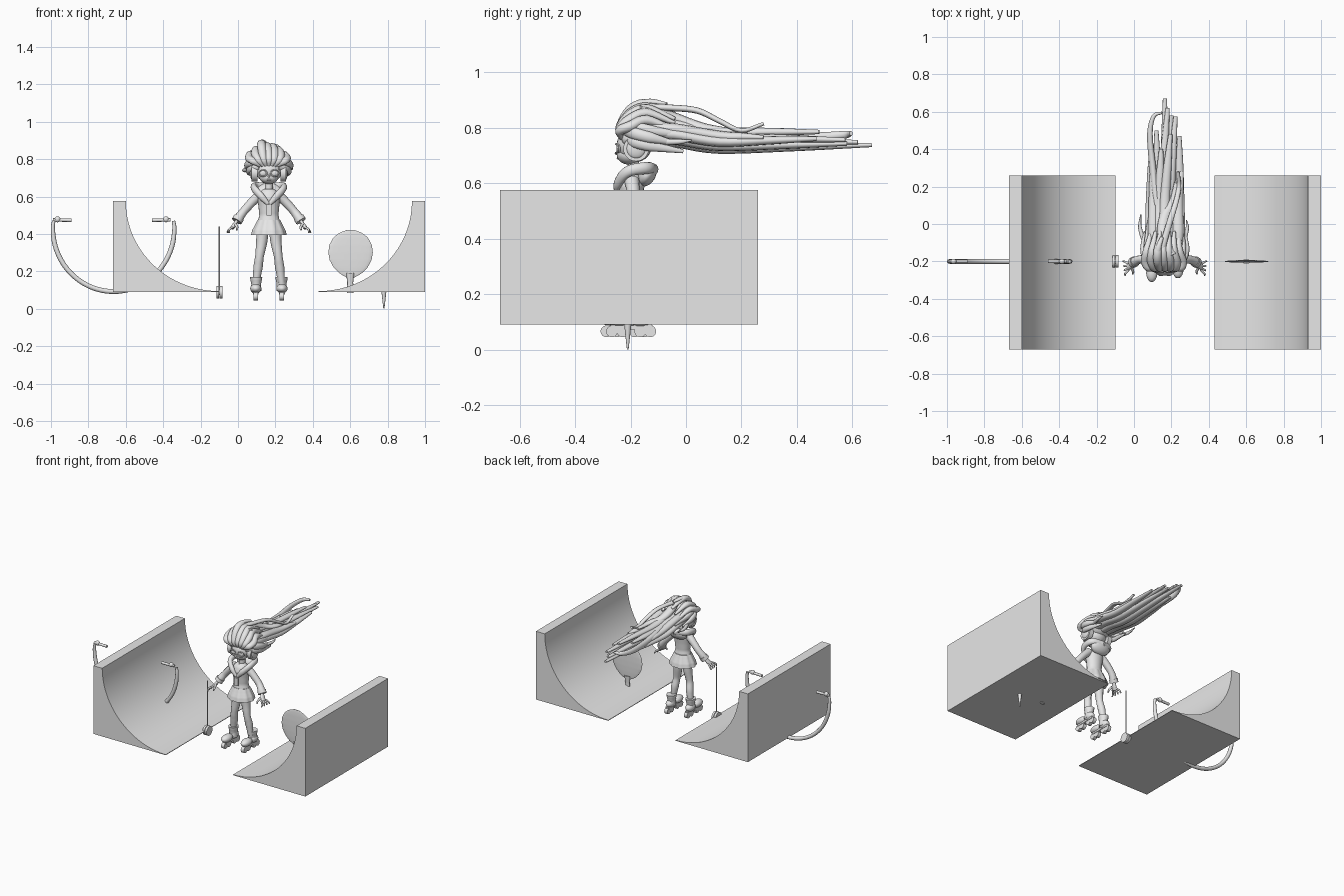
import bpy, bmesh, math
from mathutils import Vector, Matrix

CX, CY = 0.165, -0.20          # centre of the skater
X, Y, Z = Vector((1, 0, 0)), Vector((0, 1, 0)), Vector((0, 0, 1))
SIDES = (("left", -1), ("right", 1))

grey = bpy.data.materials.new("plain grey")
grey.diffuse_color = (0.8, 0.8, 0.8, 1)


def finish(name, bm, angle=50):
    bmesh.ops.recalc_face_normals(bm, faces=bm.faces)
    mesh = bpy.data.meshes.new(name)
    bm.to_mesh(mesh)
    bm.free()
    mesh.materials.append(grey)
    mesh.shade_smooth()
    mesh.set_sharp_from_angle(angle=math.radians(angle))
    obj = bpy.data.objects.new(name, mesh)
    bpy.context.collection.objects.link(obj)
    return obj


def tube(name, pts, radii, ref=X, flat=1.0, n=12, steps=5, wave=0.0):
    """Smooth tube through points; ref is the wide axis, flat squashes the other one."""
    pts = [Vector(p) for p in pts]
    if not isinstance(radii, (list, tuple)):
        radii = [radii] * len(pts)
    ext = [2 * pts[0] - pts[1]] + pts + [2 * pts[-1] - pts[-2]]
    path = []
    for i in range(len(pts) - 1):
        a, b, c, d = ext[i:i + 4]
        for k in range(steps + (i == len(pts) - 2)):
            t = k / steps
            p = 0.5 * (2 * b + (c - a) * t + (2 * a - 5 * b + 4 * c - d) * t ** 2
                       + (3 * b - a - 3 * c + d) * t ** 3)
            path.append((p, radii[i] + (radii[i + 1] - radii[i]) * t))
    bm = bmesh.new()
    rings = []
    for i, (p, r) in enumerate(path):
        tan = (path[min(i + 1, len(path) - 1)][0] - path[max(i - 1, 0)][0]).normalized()
        u = (ref - tan * ref.dot(tan)).normalized()
        v = tan.cross(u)
        ring = []
        for k in range(n):
            a = 2 * math.pi * k / n
            rr = r * (1 + wave * math.cos(a * n / 4))
            ring.append(bm.verts.new(p + rr * (math.cos(a) * u + flat * math.sin(a) * v)))
        rings.append(ring)
    for a, b in zip(rings, rings[1:]):
        for k in range(n):
            bm.faces.new((a[k], a[(k + 1) % n], b[(k + 1) % n], b[k]))
    bm.faces.new(rings[0])
    bm.faces.new(rings[-1])
    return finish(name, bm)


def ball(name, loc, size, tilt=0):
    bm = bmesh.new()
    bmesh.ops.create_uvsphere(bm, u_segments=24, v_segments=14, radius=1)
    m = Matrix.Translation(loc) @ Matrix.Rotation(math.radians(tilt), 4, 'X') @ Matrix.Diagonal((*size, 1))
    bm.transform(m)
    return finish(name, bm)


def disc(name, loc, r, width, r2=None, turn=('Y', 90)):
    bm = bmesh.new()
    bmesh.ops.create_cone(bm, cap_ends=True, segments=24, radius1=r, radius2=r if r2 is None else r2, depth=width)
    bm.transform(Matrix.Translation(loc) @ Matrix.Rotation(math.radians(turn[1]), 4, turn[0]))
    return finish(name, bm)


def box(name, loc, size):
    bm = bmesh.new()
    bmesh.ops.create_cube(bm, size=1)
    bm.transform(Matrix.Translation(loc) @ Matrix.Diagonal((*size, 1)))
    bmesh.ops.bevel(bm, geom=bm.edges[:], offset=min(size) * 0.2, segments=2, affect='EDGES')
    return finish(name, bm)


# Quarter pipe ramps facing each other
for label, s in SIDES:
    prof = [(0.265, 0.09), (0.834, 0.09), (0.834, 0.575)]
    prof += [(0.265 + 0.5 * math.cos(a), 0.575 - 0.481 * math.sin(a))
             for a in (math.pi / 2 * k / 20 for k in range(21))]
    bm = bmesh.new()
    face = bm.faces.new([bm.verts.new((CX + s * x, -0.67, z)) for x, z in prof])
    new = bmesh.ops.extrude_face_region(bm, geom=[face])["geom"]
    bmesh.ops.translate(bm, verts=[v for v in new if isinstance(v, bmesh.types.BMVert)], vec=(0, 0.93, 0))
    finish(label + "_ramp", bm, 30)

# Hanging arc with hooked ends
arc = [(-0.665 - 0.325 * math.cos(a), CY, 0.43 - 0.338 * math.sin(a))
       for a in (math.pi * k / 14 for k in range(15))]
tube("arc_rail", [(-0.985, CY, 0.47)] + arc + [(-0.345, CY, 0.47)],
     [0.009, 0.011] + [0.013] * 13 + [0.011, 0.009], Y)
for label, x, d in (("left", -0.99, 1), ("right", -0.36, -1)):
    tube(label + "_hook", [(x, CY, 0.475), (x + d * 0.05, CY, 0.474), (x + d * 0.10, CY, 0.473)], 0.009, Y)
    ball(label + "_hook_joint", (x + d * 0.025, CY, 0.478), (0.016, 0.014, 0.016))

# Spinning toy on a string
tube("toy_string", [(-0.10, CY, 0.10), (-0.10, CY, 0.44)], 0.004, n=8)
for x in (-0.109, -0.091):
    disc("toy_disc", (x, CY, 0.088), 0.033, 0.014)
disc("toy_axle", (-0.10, CY, 0.088), 0.015, 0.03)

# Paddle and spike at the right ramp
blade = [(0.165, 0.018), (0.19, 0.06), (0.22, 0.09), (0.26, 0.112), (0.30, 0.119),
         (0.34, 0.114), (0.38, 0.092), (0.405, 0.06), (0.421, 0.02)]
tube("paddle_blade", [(0.602, CY, z) for z, r in blade], [r for z, r in blade], flat=0.06, n=20)
tube("paddle_handle", [(0.60, CY, 0.085), (0.60, CY, 0.14), (0.60, CY, 0.19)], [0.018, 0.016, 0.022], flat=0.6)
disc("spike", (0.78, -0.21, 0.05), 0.003, 0.10, 0.014, ('Y', 0))

# Torso, skirt and neck
tube("jacket", [(CX, CY, z) for z in (0.455, 0.50, 0.55, 0.59, 0.62, 0.64)],
     [0.062, 0.051, 0.056, 0.063, 0.05, 0.03], flat=0.8, n=20)
tube("skirt", [(CX, CY, z) for z in (0.475, 0.45, 0.42, 0.393)],
     [0.058, 0.07, 0.085, 0.092], flat=0.85, n=40, wave=0.045)
tube("neck", [(CX, -0.19, 0.62), (CX, -0.19, 0.69)], 0.021)
ball("hood", (CX, -0.14, 0.63), (0.072, 0.03, 0.045), -30)
box("chest_tag", (CX, -0.255, 0.527), (0.032, 0.012, 0.058))

for label, s in SIDES:
    def at(dx, y, z):
        return (CX + s * dx, y, z)

    # Collar and jacket straps
    tube(label + "_collar", [at(0.004, -0.25, 0.56), at(0.04, -0.245, 0.60), at(0.078, -0.21, 0.642),
                             at(0.07, -0.14, 0.655), at(0, -0.115, 0.65)],
         [0.01, 0.019, 0.02, 0.022, 0.02], Z, 0.8)
    # Arm with cuff, hand and fingers
    tube(label + "_arm", [at(0.05, -0.195, 0.607), at(0.09, -0.19, 0.57), at(0.135, -0.19, 0.52),
                          at(0.168, -0.205, 0.475)], [0.027, 0.024, 0.022, 0.026], Y)
    tube(label + "_cuff", [at(0.16, -0.20, 0.487), at(0.172, -0.207, 0.468)], 0.029, Y)
    tube(label + "_hand", [at(0.168, -0.205, 0.475), at(0.183, -0.22, 0.45), at(0.196, -0.23, 0.432)],
         [0.012, 0.018, 0.018], Y, 0.6)
    for k in range(4):
        y = -0.213 - 0.011 * k
        tube(label + "_finger", [at(0.192, y, 0.437), at(0.212, y - 0.01 * (k - 1), 0.424),
                                 at(0.224 - 0.004 * k, y - 0.014 * (k - 1), 0.407)],
             [0.006, 0.006, 0.004], Y, n=8)
    tube(label + "_thumb", [at(0.178, -0.235, 0.45), at(0.17, -0.255, 0.435), at(0.172, -0.268, 0.42)],
         [0.008, 0.007, 0.004], Y, n=8)

    # Leg and boot
    fy = -0.205 + s * 0.01
    tube(label + "_leg", [at(0.034, CY, 0.43), at(0.038, CY, 0.36), at(0.05, CY - 0.005, 0.28),
                          at(0.058, CY + 0.005, 0.22), at(0.068, CY + 0.01, 0.14)],
         [0.034, 0.03, 0.023, 0.025, 0.018], Y)
    tube(label + "_boot_shaft", [at(0.068, fy + 0.025, z) for z in (0.095, 0.13, 0.155, 0.17)],
         [0.028, 0.026, 0.031, 0.033], flat=1.1)
    ball(label + "_boot_toe", at(0.07, fy - 0.045, 0.108), (0.03, 0.05, 0.025))
    ball(label + "_boot_heel", at(0.07, fy + 0.03, 0.108), (0.028, 0.042, 0.028))
    box(label + "_skate_frame", at(0.07, fy, 0.083), (0.03, 0.15, 0.022))
    for dy in (-0.072, -0.034, 0.03, 0.066):
        disc(label + "_wheel", at(0.07, fy + dy, 0.066), 0.021, 0.024)

    # Headphone cups and glasses
    disc(label + "_ear_cup", at(0.077, -0.18, 0.725), 0.046, 0.03)
    ball(label + "_ear_cushion", at(0.088, -0.18, 0.725), (0.013, 0.036, 0.036))
    rim = [at(0.031 + 0.022 * math.cos(a), -0.252 + 0.006 * abs(math.cos(a)), 0.725 + 0.017 * math.sin(a))
           for a in (2 * math.pi * k / 12 for k in range(13))]
    tube(label + "_eye_rim", rim, 0.004, Y, n=6, steps=2)
    ball(label + "_eye", at(0.031, -0.243, 0.725), (0.02, 0.008, 0.016))

    # Side hair tufts and loose wisps
    for k, (out, z) in enumerate(((0.118, 0.765), (0.108, 0.735), (0.10, 0.79))):
        tube(label + "_side_tuft", [at(0.05, -0.22, z + 0.025), at(out * 0.85, -0.19, z + 0.015),
                                    at(out, -0.13, z), at(out - 0.01, -0.04 + 0.03 * k, z - 0.02)],
             [0.018, 0.022, 0.02, 0.007], Z, 0.7)
tube("left_wisp", [(0.09, -0.15, 0.76), (0.055, -0.09, 0.745), (0.032, -0.02, 0.74), (0.036, 0.05, 0.745)],
     [0.014, 0.013, 0.01, 0.003], X)
tube("right_wisp", [(0.24, -0.15, 0.76), (0.27, -0.08, 0.75), (0.285, -0.02, 0.75), (0.28, 0.02, 0.755)],
     [0.014, 0.012, 0.009, 0.003], X)

# Head
ball("head", (CX, -0.187, 0.735), (0.07, 0.064, 0.06))
ball("jaw", (CX, -0.205, 0.703), (0.05, 0.045, 0.036))
ball("nose", (CX, -0.249, 0.708), (0.006, 0.008, 0.006))
ball("mouth", (CX, -0.244, 0.69), (0.014, 0.006, 0.004))
ball("scalp_hair", (CX, -0.16, 0.79), (0.088, 0.082, 0.072))

# Front locks fanning up and back from the forehead
for k in range(7):
    a = (k - 3) / 3
    top = 0.872 - 0.045 * a * a + (0.018 if k == 2 else 0)
    tube("front_lock", [(CX + a * 0.045, -0.235, 0.765), (CX + a * 0.085, -0.238, 0.80 - 0.01 * a * a),
                        (CX + a * 0.10 - 0.005, -0.20, top - 0.022), (CX + a * 0.085 - 0.01, -0.14, top),
                        (CX + a * 0.075, -0.04, top - 0.035)],
         [0.01, 0.02, 0.023, 0.022, 0.008], X, 0.85)

# Long hair streaming back: start x, end x, end y, middle z, end z
streams = [(-0.075, -0.07, 0.42, 0.735, 0.745), (-0.04, -0.045, 0.50, 0.728, 0.74), (0, 0.0, 0.67, 0.725, 0.738),
           (0.04, 0.035, 0.58, 0.735, 0.743), (0.078, 0.078, 0.47, 0.75, 0.76), (-0.06, -0.065, 0.32, 0.765, 0.75),
           (-0.02, 0.015, 0.62, 0.755, 0.748), (0.025, 0.057, 0.575, 0.765, 0.756), (0.07, 0.09, 0.28, 0.77, 0.765),
           (0.0, 0.03, 0.48, 0.785, 0.785), (-0.03, -0.02, 0.40, 0.77, 0.775)]
for x0, x1, ye, zm, ze in streams:
    tube("hair_stream", [(CX + x0 * 0.9, -0.15, zm + 0.03), (CX + x0, -0.04, zm + 0.025),
                         (CX + x0, 0.12, zm), (CX + (x0 + x1) / 2, 0.12 + (ye - 0.12) * 0.55, (zm + ze) / 2),
                         (CX + x1, ye, ze)],
         [0.028, 0.03, 0.027, 0.021, 0.011], X, 0.7)

# Curling locks over the stream
tube("left_curl", [(0.12, 0.1, 0.765), (0.10, 0.30, 0.755), (0.085, 0.48, 0.765), (0.105, 0.575, 0.775),
                   (0.15, 0.595, 0.78)], [0.026, 0.023, 0.019, 0.014, 0.008], Z + X * 0.2, 0.8)
tube("top_curl", [(0.14, -0.16, 0.875), (0.17, -0.06, 0.872), (0.20, 0.04, 0.862), (0.225, 0.12, 0.825),
                  (0.24, 0.20, 0.79), (0.235, 0.28, 0.815)], [0.02, 0.017, 0.016, 0.014, 0.012, 0.009], X, 0.7)
tube("cross_curl", [(0.20, -0.17, 0.86), (0.155, -0.06, 0.84), (0.165, 0.04, 0.805), (0.21, 0.12, 0.79),
                    (0.225, 0.22, 0.785)], [0.03, 0.03, 0.028, 0.022, 0.01], X, 0.7)
tube("crown_lock", [(0.14, -0.225, 0.83), (0.125, -0.19, 0.876), (0.13, -0.13, 0.893), (0.15, -0.07, 0.885)],
     [0.012, 0.018, 0.016, 0.009], X, 0.75)
